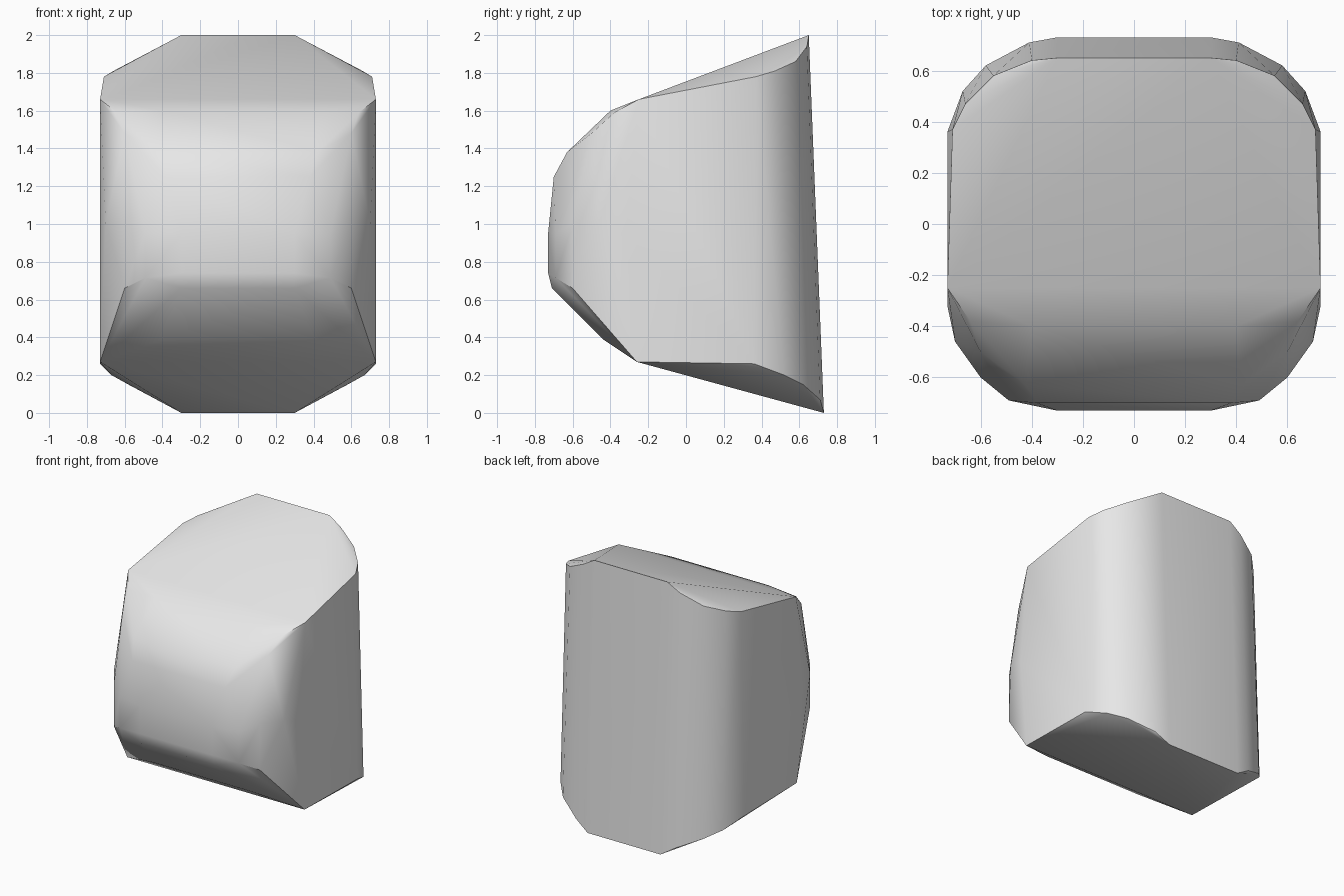
import bpy
import bmesh
import math

# Remove the default cube
default_cube = bpy.data.objects.get("Cube")
if default_cube:
    bpy.data.objects.remove(default_cube, do_unlink=True)


def make_material(name, colour):
    material = bpy.data.materials.new(name)
    material.use_nodes = True
    material.diffuse_color = colour
    shader = next(n for n in material.node_tree.nodes if n.type == "BSDF_PRINCIPLED")
    shader.inputs["Base Color"].default_value = colour
    return material


def mirrored_hull(name, outlines, material, smooth_angle):
    """Wrap a convex skin around half outlines mirrored across x."""
    mesh = bpy.data.meshes.new(name)
    bm = bmesh.new()
    for outline in outlines:
        for x, y, z in outline:
            for side in (-x, x):
                bm.verts.new((side, y, z))
    result = bmesh.ops.convex_hull(bm, input=bm.verts[:])
    unused = {v for v in result["geom_interior"] + result["geom_unused"]
              if isinstance(v, bmesh.types.BMVert)}
    bmesh.ops.delete(bm, geom=list(unused), context="VERTS")
    # Join faces that lie in one plane
    bmesh.ops.dissolve_limit(bm, angle_limit=math.radians(1),
                             verts=bm.verts[:], edges=bm.edges[:])
    bmesh.ops.recalc_face_normals(bm, faces=bm.faces[:])
    bm.to_mesh(mesh)
    bm.free()
    mesh.materials.append(material)
    body = bpy.data.objects.new(name, mesh)
    bpy.context.collection.objects.link(body)
    bpy.ops.object.select_all(action="DESELECT")
    body.select_set(True)
    bpy.context.view_layer.objects.active = body
    bpy.ops.object.shade_smooth_by_angle(angle=math.radians(smooth_angle))
    return body


# Sloping top rim, from the raised back edge round to the side
top_rim = [(.3, .65, 2), (.4, .64, 1.94), (.55, .58, 1.86),
           (.66, .47, 1.81), (.71, .37, 1.78), (.73, -.25, 1.66)]

# Sloping underside rim, from the lowest back edge round to the side
bottom_rim = [(.3, .73, 0), (.41, .71, .07), (.58, .62, .15),
              (.67, .52, .2), (.73, .36, .26), (.73, -.26, .27)]

# Rounded brow between the top and the front
brow = [(.4, -.4, 1.6), (.64, -.38, 1.59), (.6, -.5, 1.48),
        (.42, -.63, 1.38), (.38, -.7, 1.25)]

# Upright front with rounded vertical corners
front_corner = [(.3, -.73, .95), (.49, -.69, .95), (.6, -.6, 1),
                (.7, -.46, 1), (.73, -.32, .95)]

# Bevelled lower front
chin = [(.3, -.73, .74), (.49, -.69, .715), (.6, -.6, .66),
        (.3, -.71, .66), (.4, -.44, .39)]

grey = make_material("light_grey", (.8, .8, .8, 1))
mirrored_hull("rounded_wedge_body",
              [top_rim, bottom_rim, brow, front_corner, chin], grey, 32)
